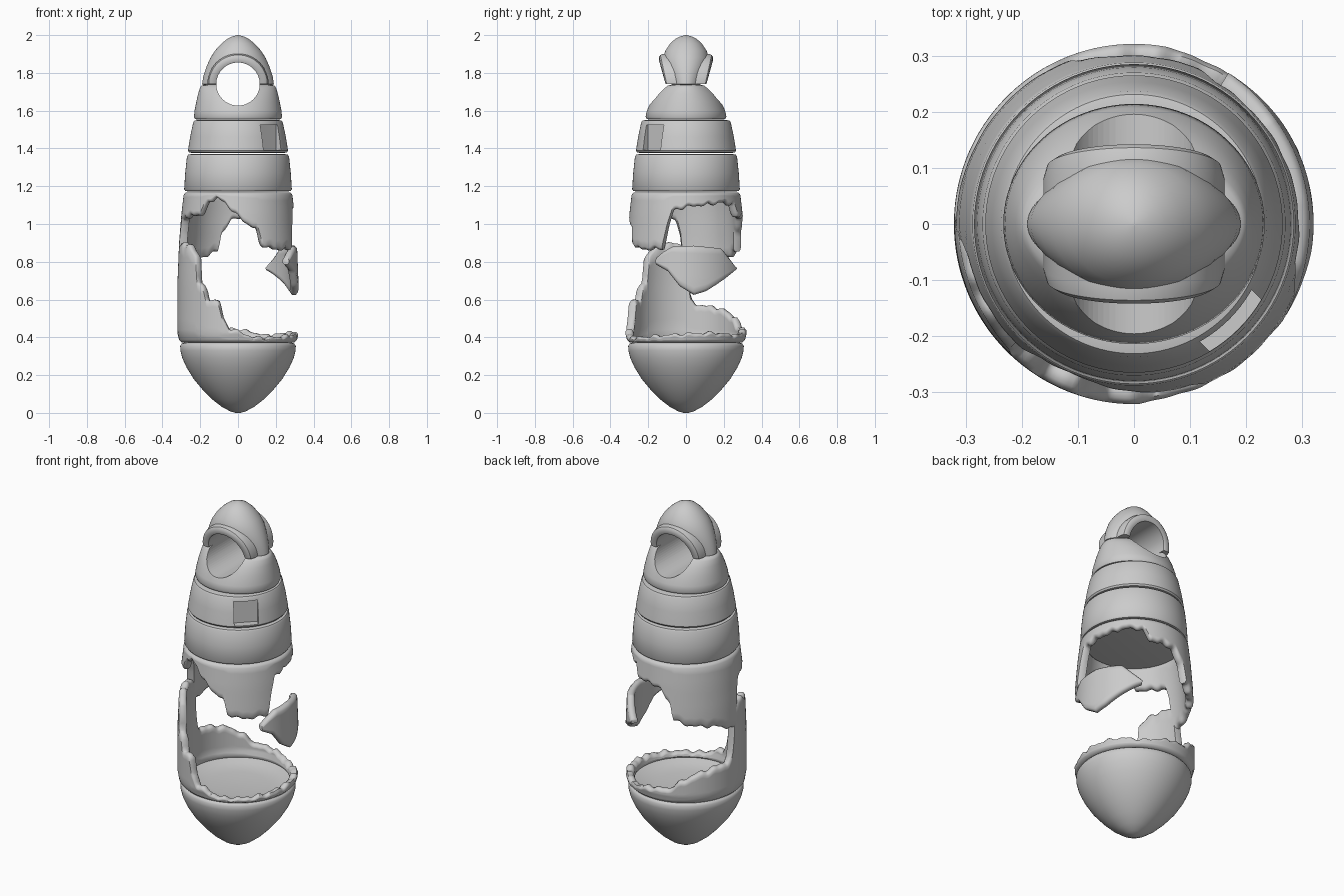
import bpy, bmesh
from math import sin, cos, pi, radians

if "Cube" in bpy.data.objects:
    bpy.data.objects.remove(bpy.data.objects["Cube"])


def interp(table, t):
    for (a, va), (b, vb) in zip(table, table[1:]):
        if t <= b:
            return va + (vb - va) * max(0.0, t - a) / (b - a)
    return table[-1][1]


def finish(name, bm, angle=40):
    bmesh.ops.recalc_face_normals(bm, faces=bm.faces)
    me = bpy.data.meshes.new(name)
    bm.to_mesh(me)
    bm.free()
    ob = bpy.data.objects.new(name, me)
    bpy.context.collection.objects.link(ob)
    smooth(ob, angle)
    return ob


def smooth(ob, angle=40):
    bpy.ops.object.select_all(action='DESELECT')
    ob.select_set(True)
    bpy.context.view_layer.objects.active = ob
    bpy.ops.object.shade_smooth_by_angle(angle=radians(angle))


def skin(bm, rings, closed_loop, closed_rings):
    """Join successive rings of vertices with quads."""
    n, m = len(rings), len(rings[0])
    for i in range(n if closed_rings else n - 1):
        p, q = rings[i], rings[(i + 1) % n]
        for j in range(m if closed_loop else m - 1):
            k = (j + 1) % m
            bm.faces.new((p[j], p[k], q[k], q[j]))


def loft(name, sections, seg=96):
    """Stack elliptical sections (z, rx, ry) into a closed solid."""
    bm = bmesh.new()
    rings = [[bm.verts.new((rx * cos(2 * pi * i / seg), ry * sin(2 * pi * i / seg), z))
              for i in range(seg)] for z, rx, ry in sections]
    skin(bm, rings, True, False)
    bm.faces.new(rings[0])
    bm.faces.new(rings[-1])
    return finish(name, bm)


def band(name, z0, z1, r0, r1):
    """Round tapered band with softened rims."""
    b = 0.012
    prof = [(z0, r0 - 0.022), (z0 + 0.003, r0 - b / 2), (z0 + b, r0),
            ((z0 + z1) / 2, (r0 + r1) / 2 + 0.002),
            (z1 - b, r1), (z1 - 0.003, r1 - b / 2), (z1, r1 - 0.022)]
    return loft(name, [(z, r, r) for z, r in prof])


def cut(ob, cutter):
    m = ob.modifiers.new("cut", 'BOOLEAN')
    m.operation, m.solver, m.object = 'DIFFERENCE', 'EXACT', cutter
    bpy.context.view_layer.objects.active = ob
    bpy.ops.object.modifier_apply(modifier=m.name)
    smooth(ob)


WALL = [(0.37, 0.308), (0.42, 0.321), (0.7, 0.32), (0.9, 0.312), (1.05, 0.3), (1.17, 0.286)]


def shell(name, low, high, t0, t1, closed, steps, th=0.042):
    """Curved wall piece between two height functions of the angle."""
    bm, rings, n = bmesh.new(), [], 10
    for i in range(steps if closed else steps + 1):
        deg = t0 + (t1 - t0) * i / steps
        t, a, b = radians(deg), low(deg), high(deg)
        e = min(0.014, (b - a) / 3)
        zs = [a + e + (b - a - 2 * e) * k / (n - 1) for k in range(n)]
        prof = [(interp(WALL, z), z) for z in zs]
        prof += [(interp(WALL, b) - th * f, b) for f in (0.25, 0.75)]
        prof += [(interp(WALL, z) - th, z) for z in reversed(zs)]
        prof += [(interp(WALL, a) - th * f, a) for f in (0.75, 0.25)]
        rings.append([bm.verts.new((r * cos(t), r * sin(t), z)) for r, z in prof])
    skin(bm, rings, True, closed)
    if not closed:
        bm.faces.new(rings[0])
        bm.faces.new(rings[-1])
    return finish(name, bm, 60)


def ragged(table):
    return lambda d: interp(table, d) + 0.005 * sin(radians(19 * d)) + 0.004 * sin(radians(31 * d + 40))


# rounded base with a dished floor
loft("base_cup", [(z, r, r) for z, r in (
    (0, 0.012), (0.008, 0.04), (0.03, 0.083), (0.07, 0.135), (0.12, 0.185), (0.18, 0.235),
    (0.24, 0.272), (0.29, 0.295), (0.33, 0.305), (0.355, 0.306), (0.367, 0.298), (0.372, 0.285),
    (0.37, 0.272), (0.357, 0.24), (0.348, 0.15), (0.345, 0.02))])

# broken walls: edge height by angle, counter-clockwise from +x
lower_edge = [(0, 0.42), (30, 0.425), (60, 0.41), (90, 0.445), (107, 0.45), (120, 0.5),
              (135, 0.54), (150, 0.56), (170, 0.575), (175, 0.6), (178, 0.7), (181, 0.89),
              (200, 0.9), (215, 0.88), (225, 0.83), (227, 0.7), (235, 0.655), (238, 0.605),
              (251, 0.59), (255, 0.5), (261, 0.45), (272, 0.43), (285, 0.4), (310, 0.4), (360, 0.42)]
upper_edge = [(0, 1.09), (20, 1.1), (45, 1.115), (60, 1.1), (67, 1.04), (90, 1.035), (98, 1.02),
              (104, 0.97), (109, 0.95), (112, 0.86), (125, 0.83), (160, 0.8), (175, 0.76),
              (182, 0.76), (186, 0.94), (191, 1.02), (205, 1.04), (228, 1.05), (236, 1.115),
              (246, 1.14), (256, 1.11), (270, 1.04), (280, 1.0), (290, 0.97), (294, 0.89),
              (310, 0.865), (336, 0.87), (341, 0.99), (346, 1.07), (360, 1.09)]
shell("lower_wall", lambda d: 0.372, ragged(lower_edge), 0, 360, True, 240)
shell("upper_wall", ragged(upper_edge), lambda d: 1.168, 0, 360, True, 240)
shard_top = [(-31, 0.82), (-24, 0.85), (-14, 0.88), (8, 0.885), (38, 0.87), (48, 0.82), (58, 0.775)]
shard_low = [(-31, 0.785), (-18, 0.75), (-6, 0.67), (8, 0.625), (20, 0.645), (38, 0.70), (50, 0.735), (58, 0.755)]
shell("wall_shard", lambda d: interp(shard_low, d), lambda d: interp(shard_top, d), -31, 58, False, 48)

# intact bands
band("lower_band", 1.172, 1.37, 0.285, 0.27)
upper = band("upper_band", 1.376, 1.55, 0.265, 0.237)

# square recess on the front right
bpy.ops.mesh.primitive_cube_add(size=1, location=(0.256 * cos(-pi / 4), 0.256 * sin(-pi / 4), 1.458),
                                rotation=(0, 0, -pi / 4))
notch = bpy.context.object
notch.name, notch.scale, notch.hide_render = "recess_cutter", (0.07, 0.13, 0.13), True
cut(upper, notch)

# shoulder and top cap, pierced front to back
shoulder = loft("shoulder", [(1.553, 0.215, 0.195), (1.556, 0.228, 0.208), (1.568, 0.233, 0.214),
                             (1.60, 0.23, 0.207), (1.65, 0.22, 0.186), (1.69, 0.211, 0.163),
                             (1.72, 0.202, 0.135), (1.732, 0.194, 0.12), (1.738, 0.175, 0.10)])
cap = loft("top_cap", [(1.735, 0.175, 0.08), (1.74, 0.19, 0.095), (1.78, 0.184, 0.108),
                       (1.83, 0.168, 0.122), (1.88, 0.146, 0.123), (1.92, 0.12, 0.108),
                       (1.955, 0.088, 0.084), (1.98, 0.057, 0.057), (1.993, 0.03, 0.03), (2.0, 0.005, 0.005)])
bpy.ops.mesh.primitive_cylinder_add(vertices=64, radius=0.115, depth=1, location=(0, 0, 1.742),
                                    rotation=(pi / 2, 0, 0))
bore = bpy.context.object
bore.name, bore.hide_render = "bore_cutter", True
cut(shoulder, bore)
cut(cap, bore)
for helper in (notch, bore):
    bpy.data.objects.remove(helper)

# hood arch around the upper half of the hole
bm, rings = bmesh.new(), []
for i in range(49):
    t = pi * i / 48
    d = 0.108 + 0.034 * sin(t)
    prof = [(0.115, -d + 0.004), (0.122, -d), (0.145, -d), (0.155, -d + 0.006), (0.162, -d + 0.03)]
    prof += [(r, -y) for r, y in reversed(prof)]
    rings.append([bm.verts.new((r * cos(t), y, 1.74 + r * sin(t))) for r, y in prof])
skin(bm, rings, True, False)
bm.faces.new(rings[0])
bm.faces.new(rings[-1])
finish("hood_arch", bm)
